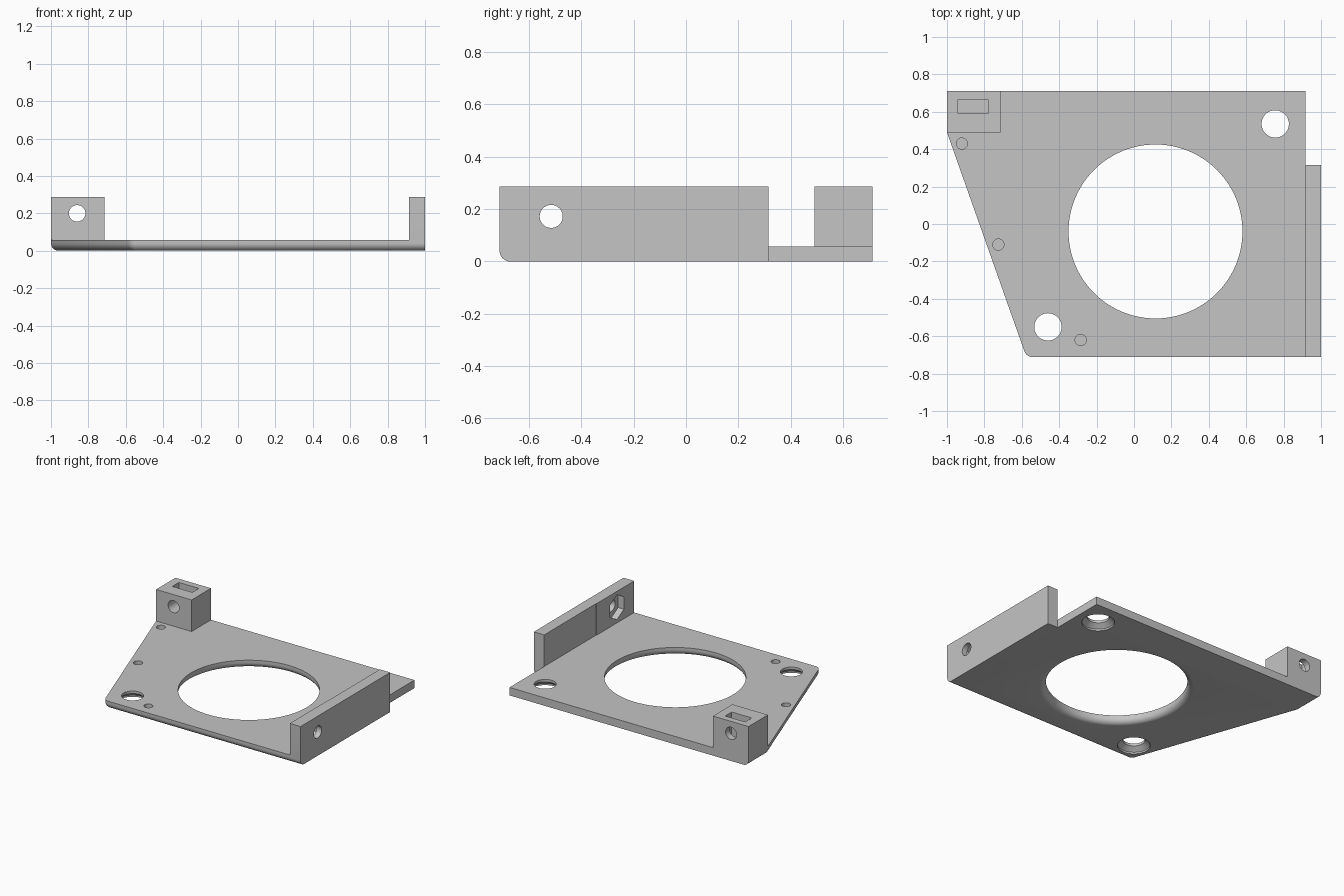
import bpy, bmesh, math
from mathutils import Matrix

cube = bpy.data.objects.get("Cube")
if cube:
    bpy.data.objects.remove(cube, do_unlink=True)

THICK, TOP, FILLET = 0.058, 0.287, 0.04
BACK = 0.712
WALL_IN, WALL_END = 0.917, 0.315

grey = bpy.data.materials.new("matte_grey")
grey.use_nodes = True
grey.diffuse_color = (0.555, 0.555, 0.555, 1)
grey.node_tree.nodes["Principled BSDF"].inputs["Base Color"].default_value = grey.diffuse_color


def make(name, bm):
    bmesh.ops.recalc_face_normals(bm, faces=bm.faces)
    mesh = bpy.data.meshes.new(name)
    bm.to_mesh(mesh)
    bm.free()
    mesh.materials.append(grey)
    obj = bpy.data.objects.new(name, mesh)
    bpy.context.collection.objects.link(obj)
    return obj


def loft(rings):
    """Closed solid through rings of points."""
    bm = bmesh.new()
    rings = [[bm.verts.new(p) for p in ring] for ring in rings]
    count = len(rings[0])
    for low, high in zip(rings, rings[1:]):
        for i in range(count):
            j = (i + 1) % count
            bm.faces.new((low[i], low[j], high[j], high[i]))
    bm.faces.new(rings[0][::-1])
    bm.faces.new(rings[-1])
    bmesh.ops.recalc_face_normals(bm, faces=bm.faces)
    return bm


def prism(outline, z0, z1):
    return loft([[(x, y, z) for x, y in outline] for z in (z0, z1)])


def box(name, x0, x1, y0, y1, z0, z1):
    return make(name, prism([(x0, y0), (x1, y0), (x1, y1), (x0, y1)], z0, z1))


def turned(name, profile, centre, axis="Z", sides=48):
    """Solid of revolution from (radius, height) pairs along an axis."""
    angles = [2 * math.pi * i / sides for i in range(sides)]
    bm = loft([[(r * math.cos(a), r * math.sin(a), h) for a in angles] for r, h in profile])
    turn = {"Z": Matrix(), "X": Matrix.Rotation(math.pi / 2, 4, "Y"),
            "Y": Matrix.Rotation(-math.pi / 2, 4, "X")}[axis]
    bm.transform(Matrix.Translation(centre) @ turn)
    return make(name, bm)


def round_edges(bm, test, offset, segments):
    edges = [e for e in bm.edges if test(*[v.co for v in e.verts])]
    bmesh.ops.bevel(bm, geom=edges, offset=offset, segments=segments,
                    affect="EDGES", profile=0.5)


def cut(target, cutters):
    for tool in cutters:
        mod = target.modifiers.new("cut", "BOOLEAN")
        mod.operation, mod.solver, mod.object = "DIFFERENCE", "EXACT", tool
        bpy.context.view_layer.objects.active = target
        bpy.ops.object.modifier_apply(modifier=mod.name)
        bpy.data.objects.remove(tool, do_unlink=True)


# Base plate: slanted left side, rounded lower edges on left and front
bm = prism([(-1, BACK), (-1, 0.49), (-0.575, -BACK), (WALL_IN, -BACK),
            (WALL_IN, BACK)], 0, THICK)
round_edges(bm, lambda a, b: abs(a.z - b.z) > 0.01 and abs(a.x + 0.575) < 0.01, 0.032, 6)
round_edges(bm, lambda a, b: max(a.z, b.z) < 0.001 and (
    (a.y + b.y) / 2 < -0.69 or a.x + b.x < -1.1), FILLET, 8)
plate = make("base_plate", bm)

# Side wall, slightly thicker towards the front, rounded lower front edge
bm = prism([(0.914, -BACK), (1, -BACK), (1, WALL_END), (WALL_IN, WALL_END),
            (WALL_IN, -0.28), (0.914, -0.28)], 0, TOP)
round_edges(bm, lambda a, b: max(a.z, b.z) < 0.001 and a.y + b.y < -1.4, FILLET, 8)
wall = make("side_wall", bm)

# Corner block standing on the plate
block = box("corner_block", -1, -0.715, 0.49, BACK, THICK, TOP)

# Large opening with a rounded lower rim
rim = [(0.465 + FILLET, -0.02)]
for i in range(9):
    t = math.pi / 2 * (1 - i / 8)
    rim.append((0.465 + FILLET * (1 - math.cos(t)), FILLET * (1 - math.sin(t))))
rim.append((0.465, 0.1))
plate_cuts = [turned("fan_opening", rim, (0.115, -0.04, 0), sides=96)]

# Countersunk screw holes and shallow blind holes
for x, y in ((-0.46, -0.55), (0.755, 0.535)):
    plate_cuts.append(turned("screw_hole", [(0.108, -0.02), (0.108, 0.012),
                             (0.073, 0.04), (0.073, 0.1)], (x, y, 0)))
for x, y in ((-0.92, 0.43), (-0.725, -0.11), (-0.285, -0.62)):
    plate_cuts.append(turned("blind_hole", [(0.03, 0.025), (0.03, 0.1)], (x, y, 0), sides=32))
cut(plate, plate_cuts)

# Cross bolt hole and nut slot in the block
cut(block, [turned("block_bolt_hole", [(0.044, -0.2), (0.044, 0.2)], (-0.86, 0.6, 0.2), "Y"),
            box("nut_slot", -0.94, -0.78, 0.59, 0.665, 0.115, 0.4)])

# Bolt hole and hexagonal nut pocket in the wall
cut(wall, [turned("wall_bolt_hole", [(0.044, -0.2), (0.044, 0.2)], (0.96, -0.515, 0.172), "X"),
           turned("nut_pocket", [(0.09, -0.1), (0.09, 0.045)],
                  (0.915, -0.515, 0.172), "X", sides=6)])

# Smooth curves, keep flat faces crisp
bpy.ops.object.select_all(action="DESELECT")
for part in (plate, wall, block):
    part.select_set(True)
bpy.context.view_layer.objects.active = plate
bpy.ops.object.shade_smooth_by_angle(angle=math.radians(30))
